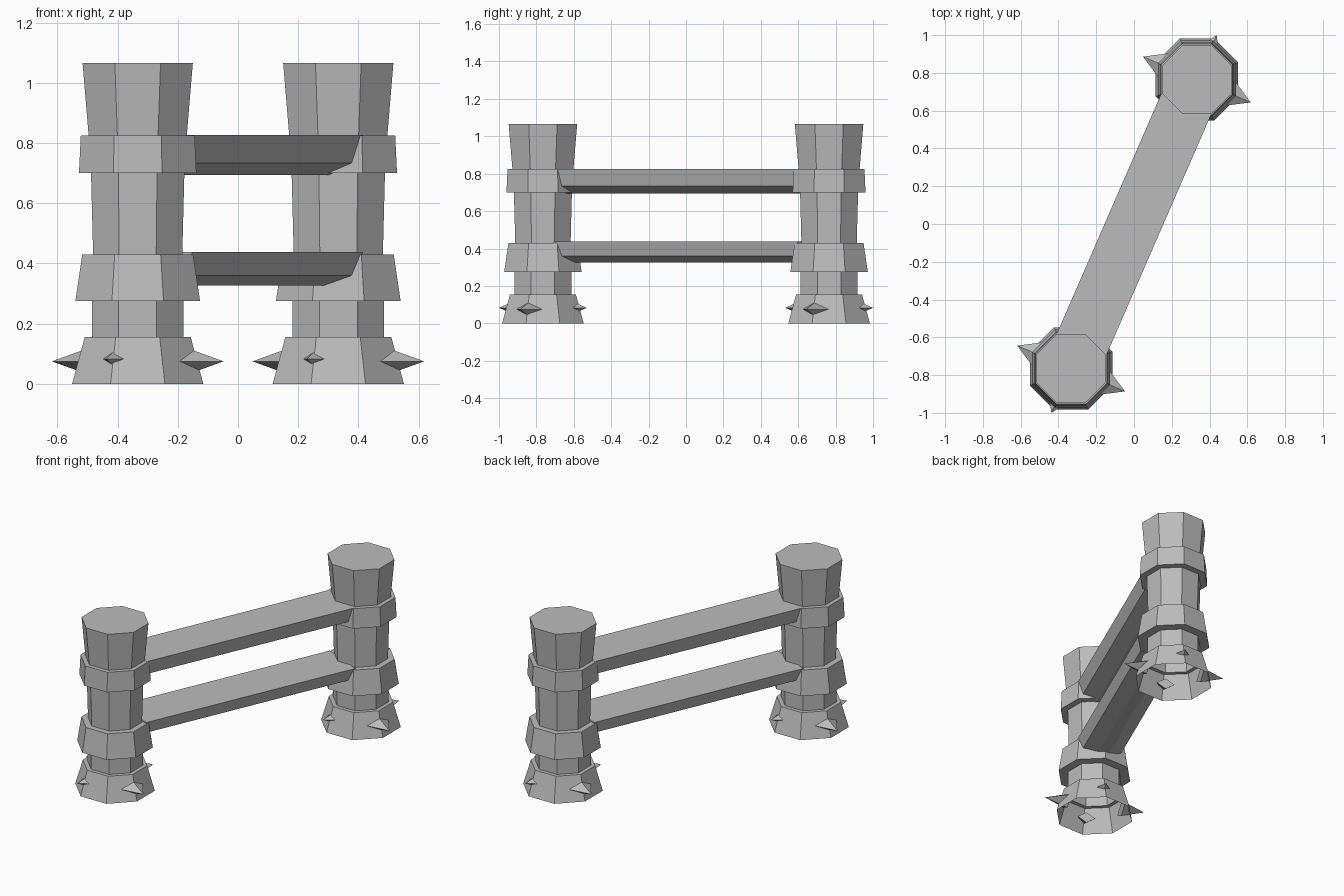
import bpy, bmesh
from math import cos, sin, radians, atan2, degrees
from mathutils import Vector

cube = bpy.data.objects.get("Cube")
if cube:
    bpy.data.objects.remove(cube, do_unlink=True)

stone = bpy.data.materials.new("grey stone")
stone.use_nodes = True
GREY = (0.5, 0.5, 0.5, 1)
stone.diffuse_color = GREY
stone.node_tree.nodes["Principled BSDF"].inputs["Base Color"].default_value = GREY

POST = Vector((0.333, 0.765, 0))


def finish(bm, name, location=(0, 0, 0)):
    bmesh.ops.recalc_face_normals(bm, faces=bm.faces)
    mesh = bpy.data.meshes.new(name)
    bm.to_mesh(mesh)
    bm.free()
    mesh.materials.append(stone)
    obj = bpy.data.objects.new(name, mesh)
    obj.location = location
    bpy.context.collection.objects.link(obj)
    return obj


def octagon_column(name, profile, location):
    """Eight-sided stepped column, open below and capped on top."""
    bm = bmesh.new()
    rings = []
    for half, z in profile:
        r = half / cos(radians(22.5))
        rings.append([bm.verts.new((r * cos(radians(22.5 + 45 * k)),
                                    r * sin(radians(22.5 + 45 * k)), z))
                      for k in range(8)])
    for low, high in zip(rings, rings[1:]):
        for k in range(8):
            n = (k + 1) % 8
            bm.faces.new((low[k], low[n], high[n], high[k]))
    bm.faces.new(rings[-1])
    return finish(bm, name, location)


def spike(name, angle, inner, tip, half_w, half_h, z, location):
    """Four-sided pyramid pointing outward from the post."""
    out = Vector((cos(radians(angle)), sin(radians(angle)), 0))
    side = Vector((-out.y, out.x, 0))
    up = Vector((0, 0, 1))
    centre = out * inner + up * z
    bm = bmesh.new()
    base = [bm.verts.new(centre + o) for o in
            (side * half_w, up * half_h, -side * half_w, -up * half_h)]
    point = bm.verts.new(out * tip + up * z)
    for k in range(4):
        bm.faces.new((base[k], base[(k + 1) % 4], point))
    bm.faces.new(base)
    return finish(bm, name, location)


def rail(name, top, depth):
    """Beam with tapered sides and a bevelled underside."""
    section = [(0.143, 0), (0.118, -0.7 * depth), (0.033, -depth)]
    section += [(-x, z) for x, z in reversed(section)]
    bm = bmesh.new()
    ends = [[bm.verts.new((x, y, top + z)) for x, z in section] for y in (-0.71, 0.71)]
    for k in range(len(section)):
        n = (k + 1) % len(section)
        bm.faces.new((ends[0][k], ends[0][n], ends[1][n], ends[1][k]))
    for end in ends:
        bm.faces.new(end)
    obj = finish(bm, name)
    obj.rotation_euler.z = -atan2(POST.x, POST.y)
    return obj


# Half width and height: foot, shaft, lower collar, shaft, upper collar, head
PROFILE = [(0.218, 0), (0.176, 0.155), (0.152, 0.155), (0.152, 0.275),
           (0.207, 0.275), (0.184, 0.43), (0.148, 0.43), (0.155, 0.70),
           (0.195, 0.70), (0.189, 0.825), (0.163, 0.825), (0.183, 1.065)]

# Two posts, each with two large and two small spikes on the foot
for side, place in (("front", -POST), ("back", POST)):
    octagon_column(side + "_post", PROFILE, place)
    for i, turn in enumerate((0, 180)):
        spike(f"{side}_large_spike_{i + 1}", -23 + turn, 0.168, 0.31, 0.083, 0.047, 0.075, place)
        spike(f"{side}_small_spike_{i + 1}", -114 + turn, 0.17, 0.257, 0.055, 0.035, 0.083, place)

# Two rails joining the posts
rail("lower_rail", 0.438, 0.112)
rail("upper_rail", 0.826, 0.132)
